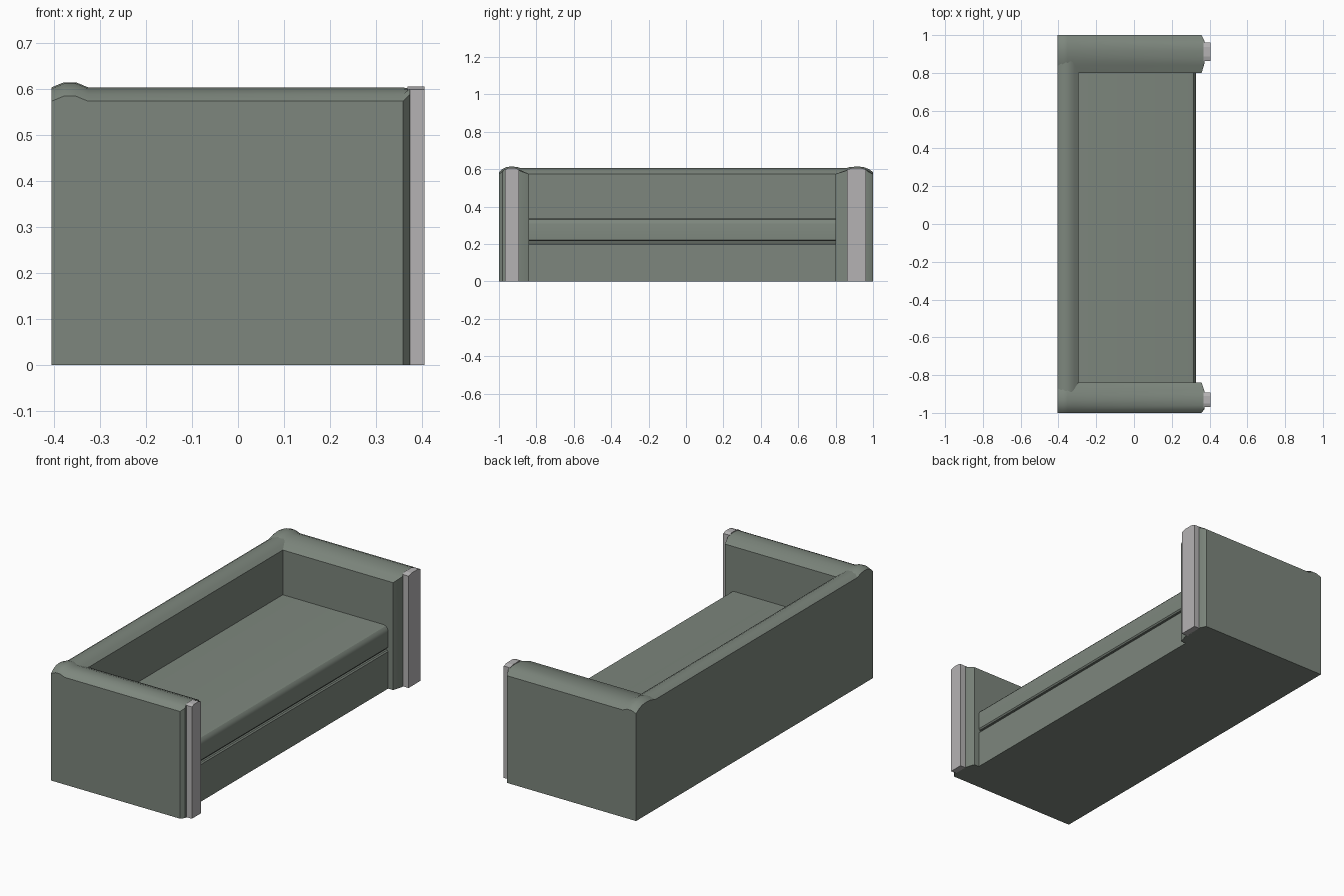
import bpy, bmesh

if "Cube" in bpy.data.objects:
    bpy.data.objects.remove(bpy.data.objects["Cube"])


def material(name, rgb):
    m = bpy.data.materials.new(name)
    m.diffuse_color = (*rgb, 1)
    m.use_nodes = True
    m.node_tree.nodes["Principled BSDF"].inputs["Base Color"].default_value = m.diffuse_color
    return m


FABRIC = material("sage fabric", (0.205, 0.24, 0.205))
TRIM = material("light grey trim", (0.46, 0.45, 0.455))


def loft(name, sections, mat, angle=0.5):
    """Join equal-length closed sections into a capped solid."""
    bm = bmesh.new()
    rings = [[bm.verts.new(p) for p in s] for s in sections]
    n = len(rings[0])
    for a, b in zip(rings, rings[1:]):
        for i in range(n):
            j = (i + 1) % n
            bm.faces.new((a[i], a[j], b[j], b[i]))
    bm.faces.new(rings[0])
    bm.faces.new(rings[-1])
    bmesh.ops.recalc_face_normals(bm, faces=bm.faces)
    me = bpy.data.meshes.new(name)
    bm.to_mesh(me)
    bm.free()
    me.materials.append(mat)
    ob = bpy.data.objects.new(name, me)
    bpy.context.collection.objects.link(ob)
    bpy.ops.object.select_all(action='DESELECT')
    ob.select_set(True)
    bpy.context.view_layer.objects.active = ob
    bpy.ops.object.shade_smooth_by_angle(angle=angle)
    return ob


# Arm cross-section: fraction across from outer to inner side, height
ARM_TOP = [(0, .573), (.1, .588), (.25, .600), (.42, .603), (.62, .600), (.8, .589), (1, .574)]


def arm_section(x, outer, inner, dz=0):
    pts = [(x, outer + (inner - outer) * t, z + dz) for t, z in ARM_TOP]
    return [(x, outer, 0)] + pts + [(x, inner, 0)]


def arm(name, outer, inner, t0, t1):
    # raised knuckle at the back corner, tapered nose at the front
    secs = [arm_section(x, outer, inner, dz) for x, dz in
            [(-.405, 0), (-.378, .011), (-.352, .011), (-.325, 0), (.358, 0)]]
    nose = []
    for x, y, z in arm_section(.373, t0, t1):
        nose.append((x, y, min(z + .015, .6) if z else 0))
    loft(name, secs + [nose], FABRIC)


arm("near_arm", -1.0, -.84, -.98, -.885)
arm("far_arm", 1.0, .80, .97, .85)


# Upright trim strips on the arm fronts
def strip(name, y0, y1):
    c = (y1 - y0) * .25
    loft(name, [[(x, y0, 0), (x, y0, .598), (x, y0 + c, .605), (x, y1 - c, .605),
                 (x, y1, .598), (x, y1, 0)] for x in (.368, .405)], TRIM, .2)


strip("near_arm_trim", -.968, -.893)
strip("far_arm_trim", .862, .962)

# Backrest with rounded top
BACK = [(-.405, 0), (-.405, .588), (-.385, .600), (-.36, .605), (-.335, .600),
        (-.315, .589), (-.295, .574), (-.295, 0)]
loft("backrest", [[(x, y, z) for x, z in BACK] for y in (-.93, .92)], FABRIC)

# Base under the seat
BASE = [(-.3, 0), (-.3, .205), (.322, .205), (.328, .198), (.328, 0)]
loft("seat_base", [[(x, y, z) for x, z in BASE] for y in (-.86, .83)], FABRIC)

# Recess between base and cushion
GAP = [(-.3, .2), (-.3, .22), (.312, .22), (.312, .2)]
loft("seat_recess", [[(x, y, z) for x, z in GAP] for y in (-.845, .81)], FABRIC)

# Seat cushion with rounded front edge
SEAT = [(-.295, .215), (-.295, .335), (.300, .335), (.314, .331), (.324, .320),
        (.328, .305), (.328, .222), (.322, .215)]
loft("seat_cushion", [[(x, y, z) for x, z in SEAT] for y in (-.845, .81)], FABRIC)
